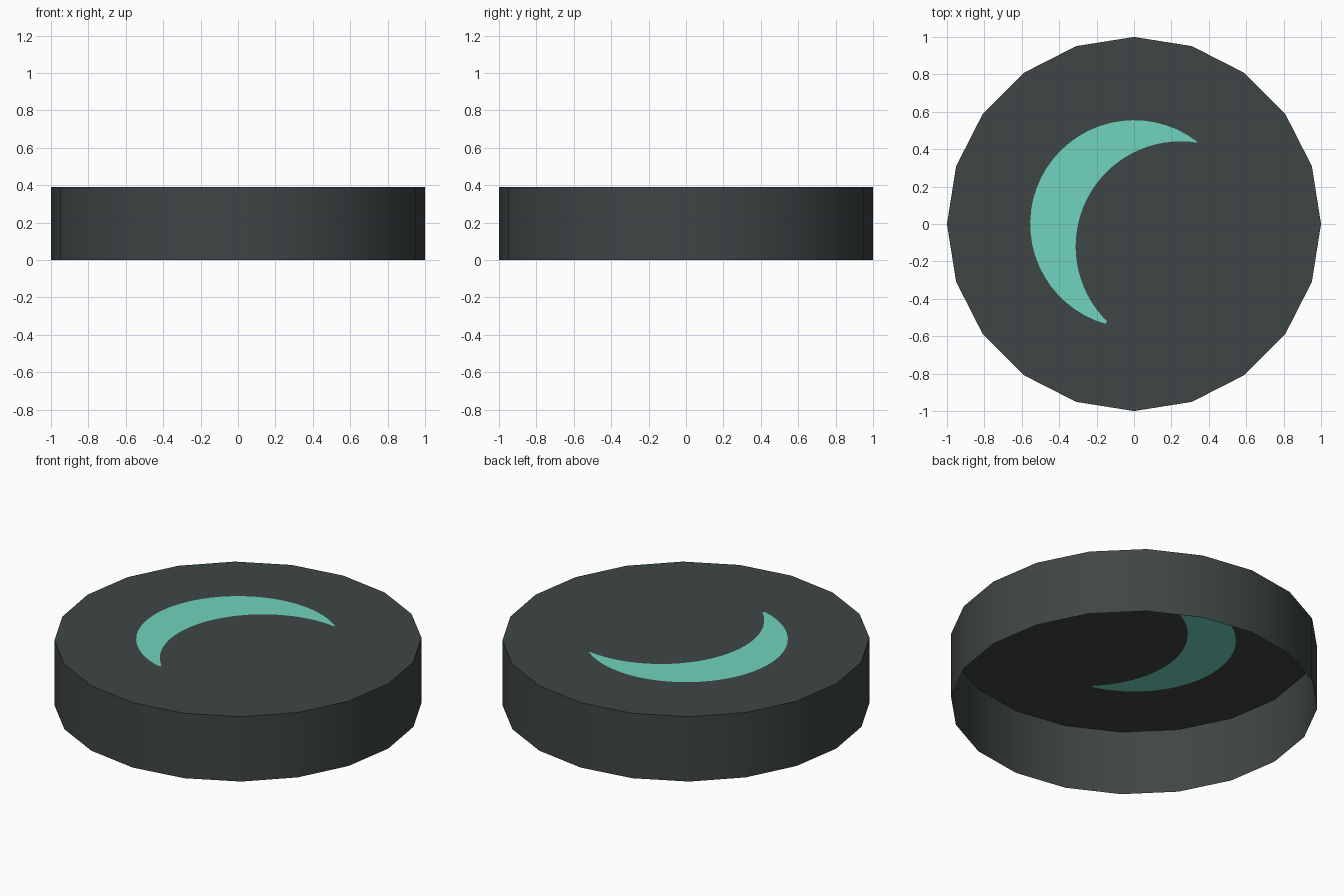
import bpy, bmesh
from math import sin, cos, radians

if "Cube" in bpy.data.objects:
    bpy.data.objects.remove(bpy.data.objects["Cube"])

SIDES, HEIGHT, STEPS = 20, 0.39, 32


def material(name, srgb):
    m = bpy.data.materials.new(name)
    lin = [((c / 255 + 0.055) / 1.055) ** 2.4 for c in srgb]
    m.diffuse_color = (*lin, 1)
    m.use_nodes = True
    m.node_tree.nodes["Principled BSDF"].inputs["Base Color"].default_value = m.diffuse_color
    return m


def arc(bm, cx, cy, r, a0, a1, n, z):
    # points along an arc, angles in degrees
    pts = []
    for i in range(n + 1):
        a = radians(a0 + (a1 - a0) * i / n)
        pts.append(bm.verts.new((cx + r * cos(a), cy + r * sin(a), z)))
    return pts


bm = bmesh.new()

# open-bottomed wall
step = 360 / SIDES
low = arc(bm, 0, 0, 1, 0, 360 - step, SIDES - 1, 0)
top = arc(bm, 0, 0, 1, 0, 360 - step, SIDES - 1, HEIGHT)
for i in range(SIDES):
    j = (i + 1) % SIDES
    bm.faces.new((low[i], low[j], top[j], top[i]))

# crescent cut into the top, between two arcs
outer = arc(bm, 0, 0, 0.555, 53, 254, STEPS, HEIGHT)
inner = arc(bm, 0.25, -0.12, 0.562, 81, 225.5, STEPS, HEIGHT)
for i in range(STEPS):
    f = bm.faces.new((outer[i], outer[i + 1], inner[i + 1], inner[i]))
    f.material_index = 1

# rest of the top, filled around the crescent
rim = [e for e in bm.edges if len(e.link_faces) == 1
       and all(v.co.z > HEIGHT / 2 for v in e.verts)]
bmesh.ops.triangle_fill(bm, edges=rim, use_beauty=True, normal=(0, 0, 1))
bm.normal_update()
for f in bm.faces:
    if f.normal.z < -0.5:
        f.normal_flip()

mesh = bpy.data.meshes.new("disc_with_crescent")
bm.to_mesh(mesh)
bm.free()
mesh.materials.append(material("charcoal", (63, 69, 69)))
mesh.materials.append(material("mint", (112, 212, 190)))
disc = bpy.data.objects.new("disc_with_crescent", mesh)
bpy.context.collection.objects.link(disc)

# smooth wall, crisp top rim
bpy.context.view_layer.objects.active = disc
disc.select_set(True)
bpy.ops.object.shade_smooth_by_angle(angle=radians(30))
